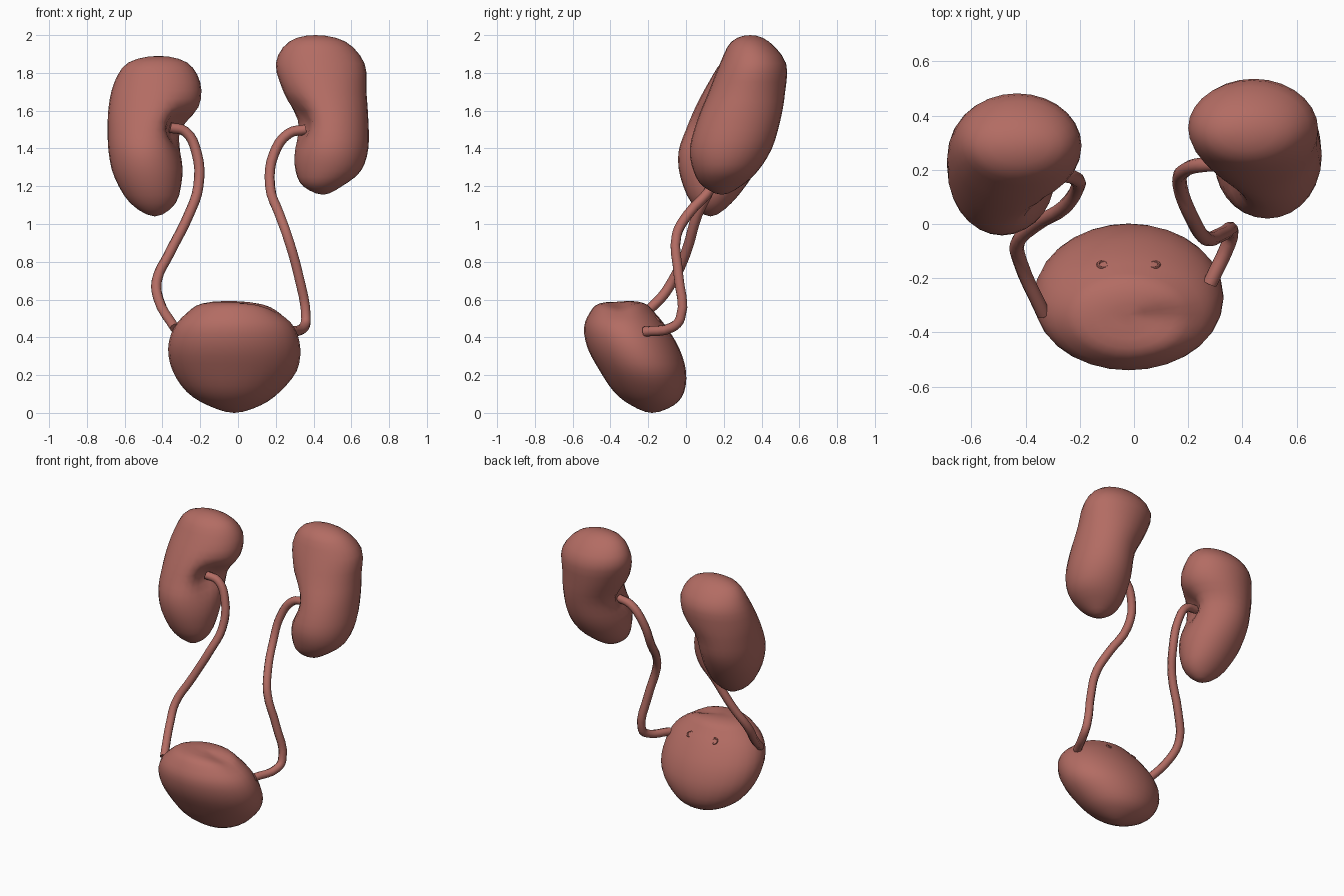
import bpy, math
from mathutils import Vector

if "Cube" in bpy.data.objects:
    bpy.data.objects.remove(bpy.data.objects["Cube"])

flesh = bpy.data.materials.new("flesh")
flesh.diffuse_color = (0.45, 0.15, 0.125, 1)
flesh.use_nodes = True
flesh.node_tree.nodes["Principled BSDF"].inputs["Base Color"].default_value = flesh.diffuse_color


def finish(ob):
    ob.data.materials.append(flesh)
    bpy.ops.object.select_all(action='DESELECT')
    ob.select_set(True)
    bpy.context.view_layer.objects.active = ob
    if ob.type == 'CURVE':
        bpy.ops.object.convert(target='MESH')
    bpy.ops.object.shade_smooth_by_angle(angle=math.radians(60))


def catmull(a, b, c, d, t):
    return [0.5 * (2 * q + (r - p) * t + (2 * p - 5 * q + 4 * r - s) * t * t
                   + (3 * q - p - 3 * r + s) * t ** 3) for p, q, r, s in zip(a, b, c, d)]


def organ(name, rows, dents, sides=28, steps=3):
    """Loft ellipses given as (z, x min, x max, y min, y max), rounded at both poles.
    Each dent is (centre, push, radii)."""
    flip = lambda r: (r[0], r[2], r[1], r[4], r[3])
    rows = [flip(rows[1])] + rows + [flip(rows[-2])]
    rings = [catmull(*rows[i:i + 4], k / steps)
             for i in range(len(rows) - 3) for k in range(steps)][1:]
    pole = lambda r: ((r[1] + r[2]) / 2, (r[3] + r[4]) / 2, r[0])
    verts = [pole(rows[1])]
    for z, x0, x1, y0, y1 in rings:
        for j in range(sides):
            a = 2 * math.pi * j / sides
            verts.append(((x0 + x1) / 2 + (x1 - x0) / 2 * math.cos(a),
                          (y0 + y1) / 2 + (y1 - y0) / 2 * math.sin(a), z))
    verts.append(pole(rows[-2]))
    for c, push, rad in dents:
        for i, v in enumerate(verts):
            d = sum(((v[k] - c[k]) / rad[k]) ** 2 for k in range(3))
            verts[i] = tuple(Vector(v) + Vector(push) * math.exp(-d))
    faces, last, n = [], len(verts) - 1, len(rings)
    for j in range(sides):
        k = (j + 1) % sides
        faces.append((0, 1 + j, 1 + k))
        faces += [(1 + i * sides + j, 1 + (i + 1) * sides + j,
                   1 + (i + 1) * sides + k, 1 + i * sides + k) for i in range(n - 1)]
        faces.append((last, 1 + (n - 1) * sides + k, 1 + (n - 1) * sides + j))
    me = bpy.data.meshes.new(name)
    # rows run top to bottom, so the winding above faces outward
    me.from_pydata(verts, [], faces)
    ob = bpy.data.objects.new(name, me)
    bpy.context.collection.objects.link(ob)
    finish(ob)


def tube(name, points, radius=0.027):
    cu = bpy.data.curves.new(name, 'CURVE')
    cu.dimensions = '3D'
    cu.bevel_depth, cu.bevel_resolution, cu.resolution_u = radius, 2, 4
    cu.use_fill_caps = True
    sp = cu.splines.new('BEZIER')
    sp.bezier_points.add(len(points) - 1)
    for bp, p in zip(sp.bezier_points, points):
        bp.co = p
        bp.handle_left_type = bp.handle_right_type = 'AUTO'
    ob = bpy.data.objects.new(name, cu)
    bpy.context.collection.objects.link(ob)
    finish(ob)


# Kidneys, tilted back, with a notch on the inner front side
organ("kidney_right_side", [
    (2.00, .41, .41, .34, .34), (1.965, .27, .57, .24, .44), (1.85, .20, .67, .18, .53),
    (1.70, .24, .68, .12, .525), (1.55, .30, .69, .06, .50), (1.40, .295, .69, .02, .455),
    (1.28, .305, .65, .04, .38), (1.20, .345, .55, .09, .29), (1.155, .45, .45, .19, .19)],
    [((.29, .18, 1.53), (.06, .04, 0), (.1, .12, .1))])
organ("kidney_left_side", [
    (1.89, -.42, -.42, .29, .29), (1.855, -.58, -.27, .19, .39), (1.75, -.655, -.20, .12, .475),
    (1.62, -.685, -.205, .05, .475), (1.50, -.69, -.28, 0, .45), (1.38, -.685, -.295, -.04, .42),
    (1.25, -.655, -.295, -.03, .35), (1.11, -.57, -.33, .03, .24), (1.04, -.44, -.44, .13, .13)],
    [((-.28, .13, 1.51), (-.08, .05, 0), (.1, .12, .1))])

# Ureters running from the notches down to the bladder
tube("ureter_right_side", [
    (.36, .22, 1.50), (.27, .22, 1.48), (.19, .20, 1.37), (.17, .14, 1.20), (.22, .01, 1.05),
    (.26, -.05, .94), (.32, -.04, .73), (.36, -.03, .50), (.35, -.07, .455), (.28, -.22, .43)])
tube("ureter_left_side", [
    (-.36, .17, 1.51), (-.28, .18, 1.49), (-.22, .17, 1.38), (-.21, .13, 1.20), (-.26, .06, 1.05),
    (-.36, 0, .85), (-.43, -.07, .70), (-.42, -.14, .60), (-.335, -.33, .45)])

# Bladder, leaning forward, with a shallow fold on top
organ("bladder", [
    (.60, -.02, -.02, -.34, -.34), (.58, -.19, .15, -.46, -.22), (.53, -.27, .23, -.51, -.165),
    (.45, -.34, .30, -.54, -.10), (.34, -.37, .33, -.52, -.035), (.22, -.345, .31, -.455, 0),
    (.11, -.27, .22, -.38, -.01), (.04, -.16, .12, -.29, -.065), (0, -.02, -.02, -.18, -.18)],
    [((.10, -.36, .57), (0, .01, -.03), (.16, .06, .1))])

# Small openings on the back of the bladder
for side, x in (("left", -.115), ("right", .075)):
    bpy.ops.mesh.primitive_torus_add(major_radius=.018, minor_radius=.006, major_segments=12,
                                     minor_segments=6, location=(x, -.15, .495),
                                     rotation=(math.radians(-50), 0, 0))
    bpy.context.object.name = "bladder_opening_" + side
    finish(bpy.context.object)
